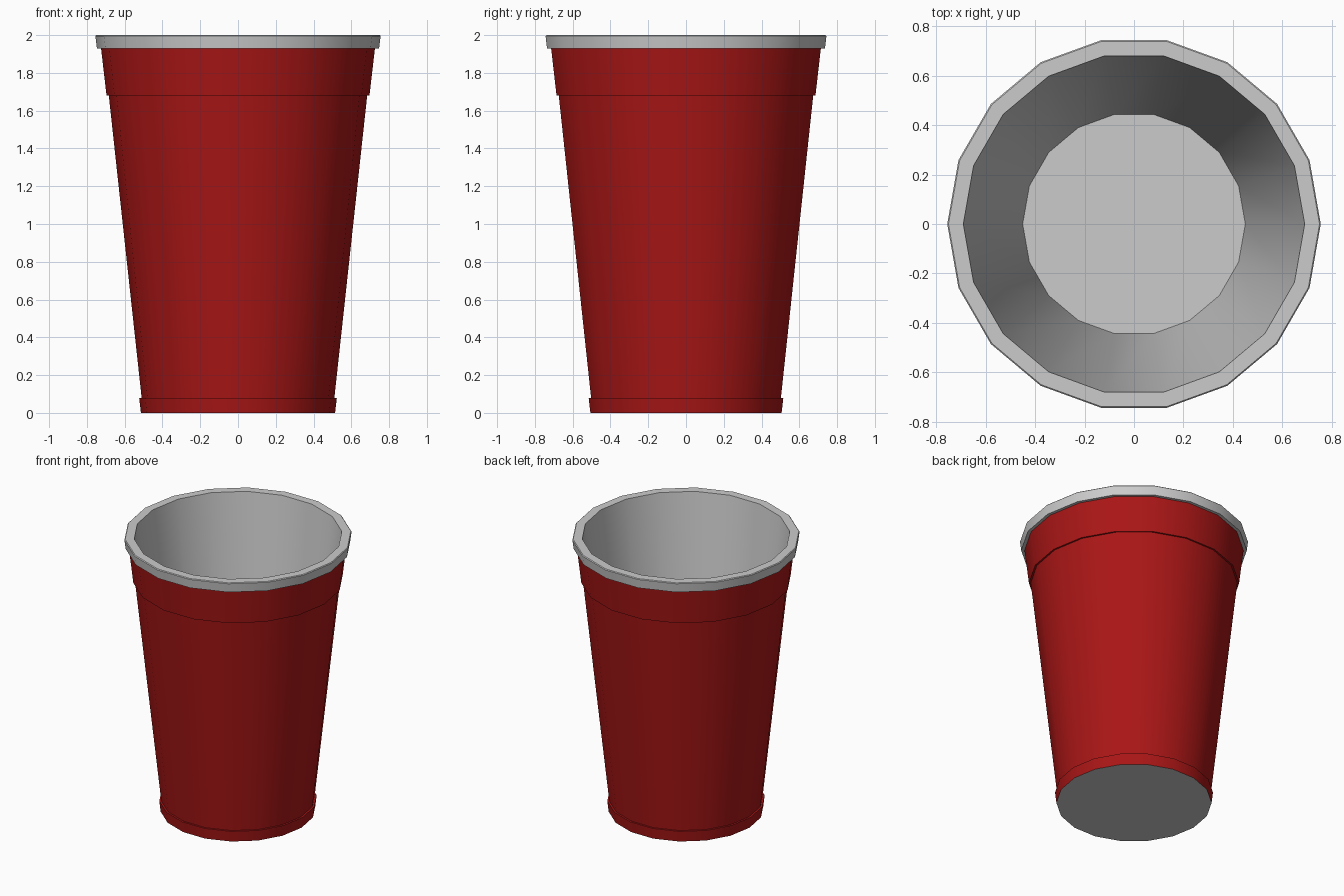
import bpy, bmesh
from math import cos, sin, pi, radians

if "Cube" in bpy.data.objects:
    bpy.data.objects.remove(bpy.data.objects["Cube"])

SIDES = 18


def lathe(name, profile, color=None):
    """Revolve (radius, z) points around z; radius 0 closes with a flat cap."""
    bm = bmesh.new()
    rings = []
    for r, z in profile:
        if r == 0:
            continue
        rings.append([bm.verts.new((r * cos(2 * pi * i / SIDES), r * sin(2 * pi * i / SIDES), z))
                      for i in range(SIDES)])
    for a, b in zip(rings, rings[1:]):
        for i in range(SIDES):
            j = (i + 1) % SIDES
            bm.faces.new((a[i], a[j], b[j], b[i]))
    if profile[0][0] == 0:
        bm.faces.new(rings[0][::-1])
    if profile[-1][0] == 0:
        bm.faces.new(rings[-1])
    mesh = bpy.data.meshes.new(name)
    bm.to_mesh(mesh)
    bm.free()
    ob = bpy.data.objects.new(name, mesh)
    bpy.context.collection.objects.link(ob)
    if color:
        mat = bpy.data.materials.new(name + "_colour")
        mat.diffuse_color = color
        mat.use_nodes = True
        mat.node_tree.nodes["Principled BSDF"].inputs["Base Color"].default_value = mat.diffuse_color
        mesh.materials.append(mat)
    bpy.context.view_layer.objects.active = ob
    ob.select_set(True)
    bpy.ops.object.shade_smooth_by_angle(angle=radians(30))
    ob.select_set(False)
    return ob


# Red outer wall: foot band, tapered body, upper band
lathe("outer_wall",
      [(0.514, 0), (0.523, 0.078), (0.51, 0.078), (0.684, 1.68), (0.696, 1.68), (0.725, 1.93)],
      (0.4, 0.008, 0.008, 1))

# Grey rim, running over into the inner wall and the cup floor
lathe("rim_and_lining",
      [(0.725, 1.93), (0.747, 1.93), (0.755, 1.995), (0.75, 2.0), (0.69, 2.0), (0.45, 0.06), (0, 0.06)])

# Grey underside
lathe("base", [(0, 0), (0.514, 0)])
